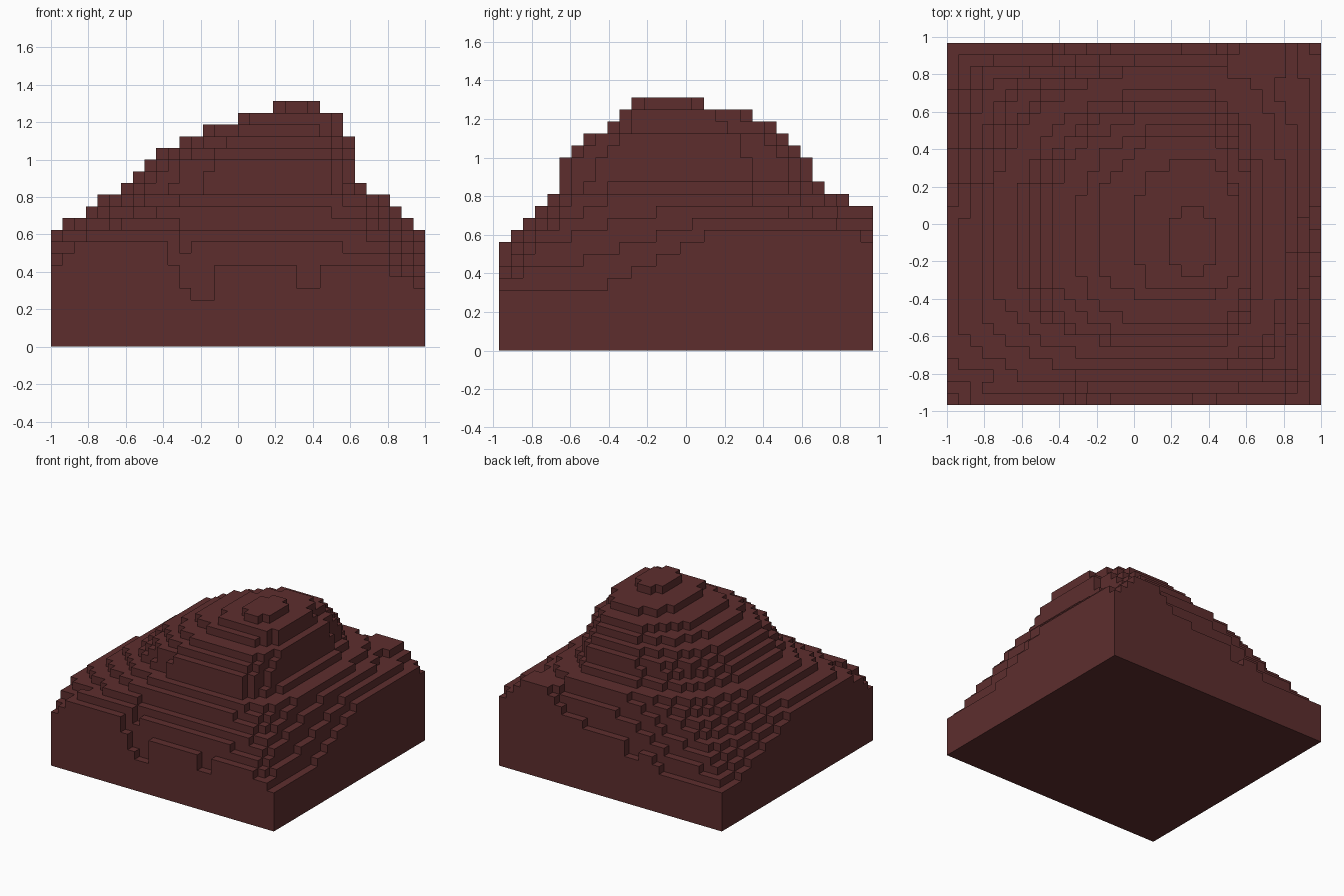
import bpy
import bmesh
import math
from mathutils import Vector

# Remove the default cube
cube = bpy.data.objects.get("Cube")
if cube:
    bpy.data.objects.remove(cube, do_unlink=True)

CELL = 1 / 16
COLS, ROWS = 32, 31
HALF_X, HALF_Y = (COLS - 1) * CELL / 2, (ROWS - 1) * CELL / 2
PEAK_X, PEAK_Y = 0.3, -0.05
SHOULDER = 13

# Terraces of the hill: x min, x max, y min, y max, from the shoulder upward
TERRACES = [
    (-0.75, 0.81, -0.72, 0.84),
    (-0.63, 0.69, -0.66, 0.72),
    (-0.56, 0.63, -0.66, 0.66),
    (-0.5, 0.63, -0.66, 0.66),
    (-0.44, 0.63, -0.6, 0.59),
    (-0.31, 0.63, -0.53, 0.53),
    (-0.19, 0.56, -0.41, 0.47),
    (0, 0.56, -0.35, 0.34),
    (0.19, 0.44, -0.28, 0.09),
]

# Ground height, in cells, along each outer side
FRONT = [(-1, 6), (-0.88, 9), (-0.4, 9), (-0.34, 7), (0.8, 7), (0.95, 5)]
BACK = [(-1, 5), (-0.5, 5), (-0.3, 7), (0.1, 8), (0.4, 9), (0.6, 12), (0.8, 12), (0.95, 9)]
LEFT_SIDE = [(-0.95, 6), (-0.85, 9), (-0.6, 10), (0, 10), (0.3, 8), (0.5, 7), (0.8, 5)]
RIGHT_SIDE = [(-0.47, 5), (-0.4, 6), (-0.2, 7), (0, 9), (0.2, 10), (0.8, 10), (0.95, 9)]

# One-cell gullies in the rim: column range, row, height
GULLIES = [(11, 12, 0, 5), (12, 14, 0, 4), (21, 23, 0, 5), (12, 14, ROWS - 1, 6)]


def along(points, t):
    """Linear interpolation through sorted (position, height) points."""
    if t <= points[0][0]:
        return points[0][1]
    for (a, ha), (b, hb) in zip(points, points[1:]):
        if t <= b:
            return ha + (hb - ha) * (t - a) / (b - a)
    return points[-1][1]


def terrace_distance(terrace, x, y):
    """Below one inside the rounded terrace outline, above one outside."""
    x_min, x_max, y_min, y_max = terrace
    dx, dy = x - PEAK_X, y - PEAK_Y
    rx = x_max - PEAK_X if dx > 0 else PEAK_X - x_min
    ry = y_max - PEAK_Y if dy > 0 else PEAK_Y - y_min
    power = 2.4 if dy > 0 else 3
    return (abs(dx / rx) ** power + abs(dy / ry) ** power) ** (1 / power)


def slope_height(x, y, distance):
    """Foot of the hill, running from the shoulder out to the rim."""
    dx, dy = x - PEAK_X, y - PEAK_Y
    reach_x = (math.copysign(HALF_X, dx) - PEAK_X) / dx
    reach_y = (math.copysign(HALF_Y, dy) - PEAK_Y) / dy
    reach = min(reach_x, reach_y)
    if reach_x < reach_y:
        rim = along(RIGHT_SIDE if dx > 0 else LEFT_SIDE, PEAK_Y + dy * reach)
    else:
        rim = along(BACK if dy > 0 else FRONT, PEAK_X + dx * reach)
    t = (1 - 1 / distance) / (reach - 1 / distance)
    return round(SHOULDER - 0.4 + (rim - SHOULDER + 0.4) * min(t, 1))


def cell_height(col, row):
    x, y = col * CELL - HALF_X, row * CELL - HALF_Y
    inside = [k for k, t in enumerate(TERRACES) if terrace_distance(t, x, y) <= 1]
    if inside:
        return SHOULDER + max(inside)
    return slope_height(x, y, terrace_distance(TERRACES[0], x, y))


heights = {(c, r): cell_height(c, r) for c in range(COLS) for r in range(ROWS)}
for start, end, row, level in GULLIES:
    for col in range(start, end):
        heights[col, row] = level

# Stepped surface: tops, floor and the exposed walls of each column
bm = bmesh.new()


def add_face(corners):
    bm.faces.new([
        bm.verts.new(Vector((c - COLS / 2, r - ROWS / 2, z)) * CELL)
        for c, r, z in corners
    ])


SIDES = [
    ((0, -1), (0, 0), (1, 0)),
    ((1, 0), (1, 0), (1, 1)),
    ((0, 1), (1, 1), (0, 1)),
    ((-1, 0), (0, 1), (0, 0)),
]
for (c, r), top in heights.items():
    ring = [(c, r), (c + 1, r), (c + 1, r + 1), (c, r + 1)]
    add_face([(*p, top) for p in ring])
    add_face([(*p, 0) for p in reversed(ring)])
    for (step_c, step_r), a, b in SIDES:
        p, q = (c + a[0], r + a[1]), (c + b[0], r + b[1])
        for z in range(heights.get((c + step_c, r + step_r), 0), top):
            add_face([(*p, z), (*q, z), (*q, z + 1), (*p, z + 1)])

# Weld the cells and merge flat areas
bmesh.ops.remove_doubles(bm, verts=bm.verts, dist=CELL / 100)
bmesh.ops.dissolve_limit(bm, angle_limit=math.radians(1), verts=bm.verts, edges=bm.edges)

mesh = bpy.data.meshes.new("stepped_hill")
bm.to_mesh(mesh)
bm.free()
hill = bpy.data.objects.new("stepped_hill", mesh)
bpy.context.collection.objects.link(hill)

# Dark red-brown rock
rock = bpy.data.materials.new("dark_red_rock")
rock.use_nodes = True
color = (0.11, 0.027, 0.027, 1)
rock.diffuse_color = color
rock.node_tree.nodes["Principled BSDF"].inputs["Base Color"].default_value = color
mesh.materials.append(rock)
